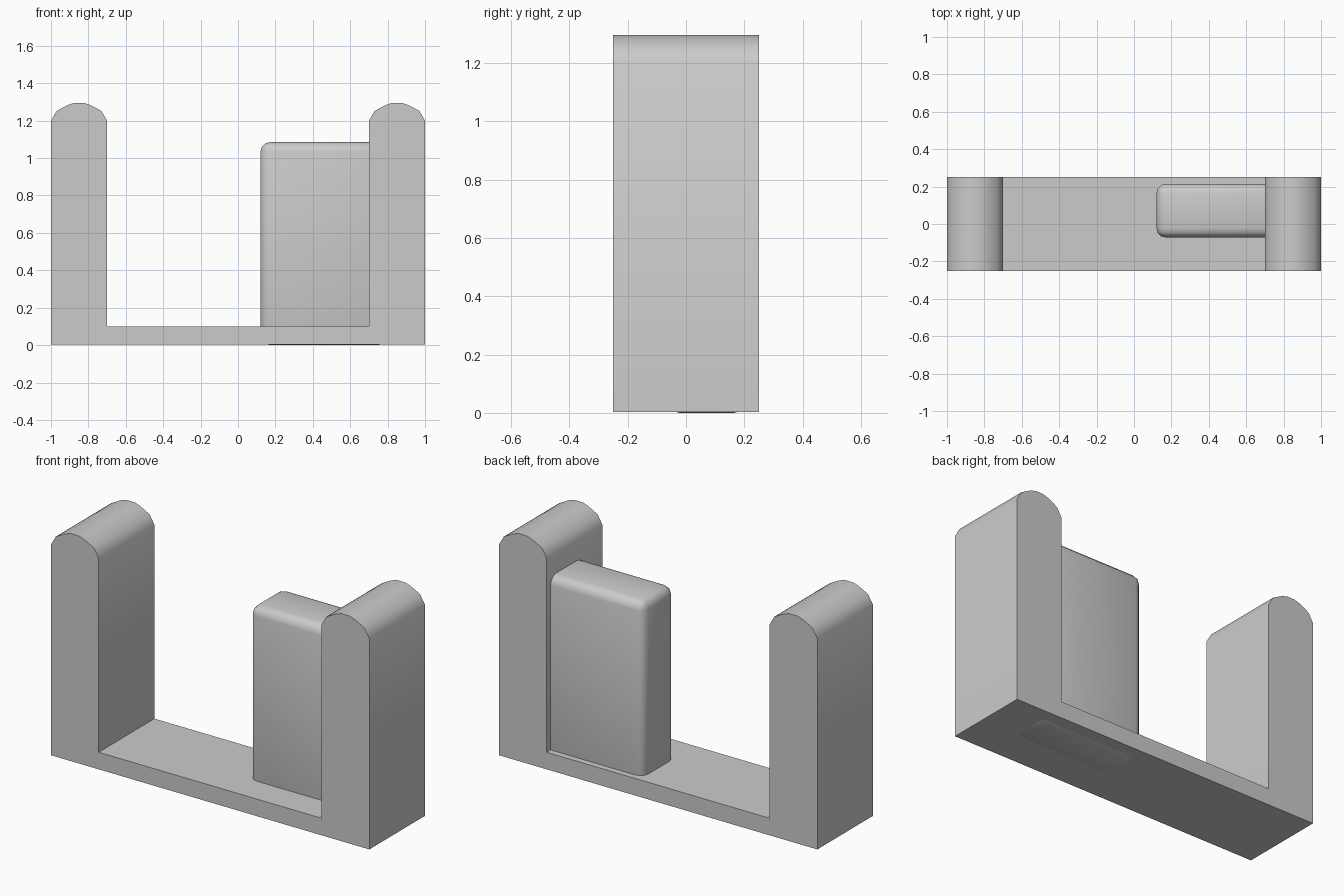
import bpy
import bmesh
from mathutils import Matrix

cube = bpy.data.objects.get("Cube")
if cube:
    bpy.data.objects.remove(cube, do_unlink=True)

# Single plain grey material
grey = bpy.data.materials.new("plain_grey")
grey.use_nodes = True
colour = (0.6, 0.6, 0.6, 1.0)
grey.diffuse_color = colour
grey.node_tree.nodes["Principled BSDF"].inputs["Base Color"].default_value = colour

HALF_DEPTH = 0.25
FLOOR = 0.003  # the block sits a hair below the frame


def make_object(name, bm):
    mesh = bpy.data.meshes.new(name)
    bmesh.ops.recalc_face_normals(bm, faces=bm.faces)
    bm.to_mesh(mesh)
    bm.free()
    obj = bpy.data.objects.new(name, mesh)
    bpy.context.collection.objects.link(obj)
    mesh.materials.append(grey)
    bpy.ops.object.select_all(action="DESELECT")
    obj.select_set(True)
    bpy.context.view_layer.objects.active = obj
    return obj


# U-shaped frame: two round-topped posts joined by a thin base
cap = [(0.15, 1.2), (0.12, 1.252), (0.06, 1.284), (0.025, 1.295)]
cap += [(-x, z) for x, z in reversed(cap)]
right_half = [(x + 0.85, z) for x, z in cap] + [(0.7, 0.1)]
left_half = [(-x, z) for x, z in reversed(right_half)]
profile = [(1.0, FLOOR)] + right_half + left_half + [(-1.0, FLOOR)]

bm = bmesh.new()
face = bm.faces.new([bm.verts.new((x, -HALF_DEPTH, z)) for x, z in profile])
result = bmesh.ops.extrude_face_region(bm, geom=[face])
moved = [v for v in result["geom"] if isinstance(v, bmesh.types.BMVert)]
bmesh.ops.translate(bm, verts=moved, vec=(0, 2 * HALF_DEPTH, 0))
make_object("frame", bm)
bpy.ops.object.shade_smooth_by_angle(angle=0.6)

# Soft-edged block, partly sunk into the base and one post
low, high = (0.12, -0.072, 0.0), (0.80, 0.215, 1.085)
size = [b - a for a, b in zip(low, high)]
middle = [(a + b) / 2 for a, b in zip(low, high)]
bm = bmesh.new()
bmesh.ops.create_cube(bm, size=1.0,
                      matrix=Matrix.Translation(middle) @ Matrix.Diagonal((*size, 1)))
bmesh.ops.bevel(bm, geom=bm.edges[:], offset=0.05, segments=3,
                profile=0.5, affect="EDGES")
make_object("rounded_block", bm)
bpy.ops.object.shade_smooth()
